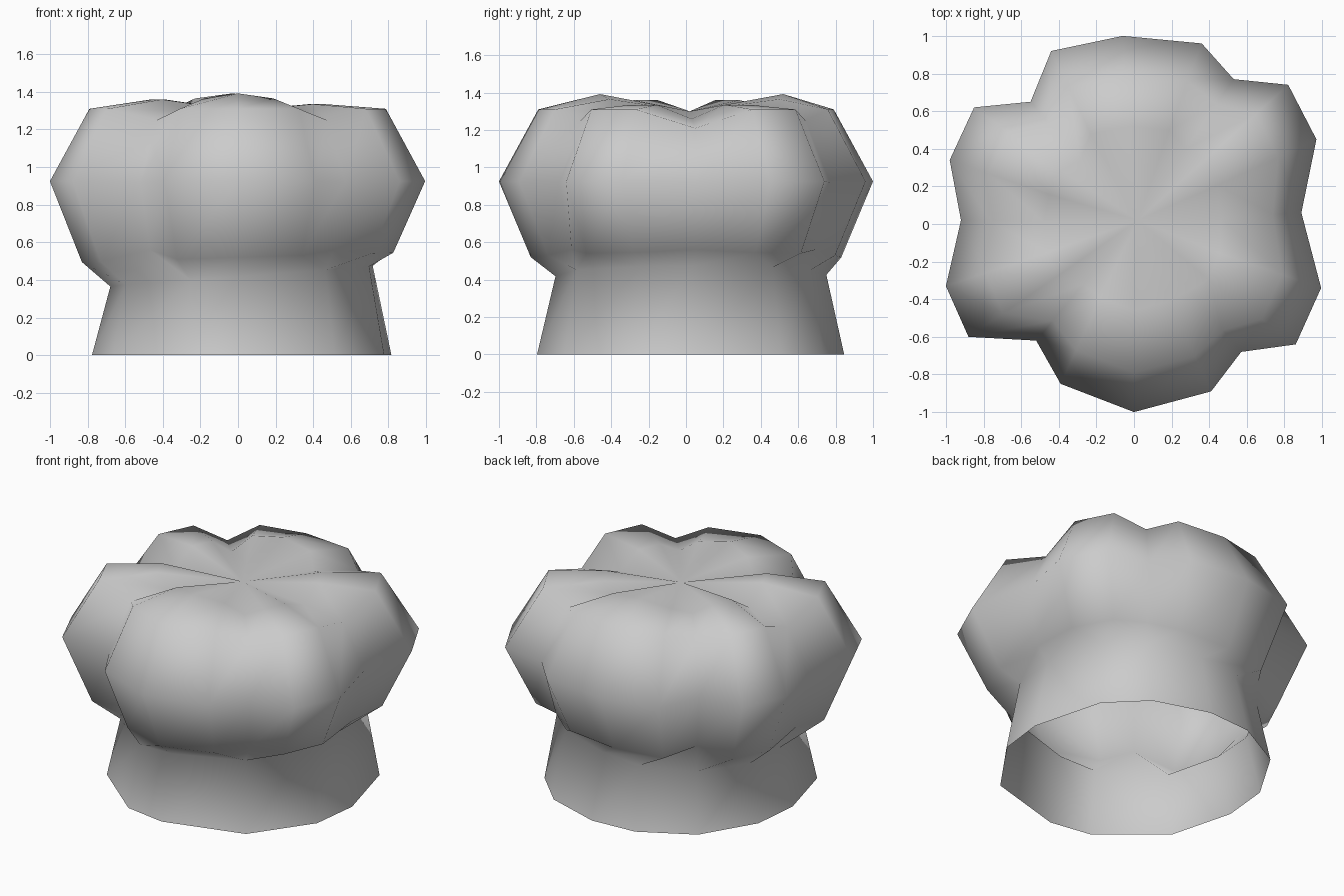
import bpy, bmesh, math

if "Cube" in bpy.data.objects:
    bpy.data.objects.remove(bpy.data.objects["Cube"])

# Widest outline of the puffed crown, seen from above (counterclockwise from front)
outline = [(0, -1.0), (.41, -.89), (.57, -.68), (.86, -.64), (.995, -.34),
           (.89, .06), (.97, .45), (.82, .74), (.53, .77), (.36, .96),
           (-.06, 1.0), (-.44, .92), (-.55, .65), (-.85, .62), (-.98, .34),
           (-.92, .02), (-1.0, -.33), (-.88, -.60), (-.52, -.62), (-.39, -.85)]
valleys = {2, 5, 8, 12, 15, 18}      # creases between the six lobes
# Head band has fewer corners: neighbouring outline points share one
band_angles = [-92, -53, -53, -21, -21, 1, 35, 35, 57, 57,
               84, 106, 133, 161, 161, 183, 213, 213, 248, 248]
N = len(outline)
CX, CY = .02, .025                   # centre of the head band


def band_point(i, radius, z, square):
    # slightly squared circle, with a tilted top edge
    a = math.radians(band_angles[i])
    x, y = math.cos(a), math.sin(a)
    r = radius + square * abs(math.sin(2 * a))
    return (CX + (r - .02) * x, CY + (r + .005) * y, z + (.055 * x if z else 0))


def crown_point(i, lobe, valley):
    """lobe and valley are (scale of outline, height)."""
    s, z = valley if i in valleys else lobe
    x, y = outline[i]
    return (x * s, y * s, z)


def lobe_peak(i):
    # front and back lobes stand highest, right lobes lowest
    x, y = outline[i]
    if i in (0, 10):
        return 1.392
    return 1.365 if abs(x) < .5 else (1.335 if x > 0 else 1.36)


def side(i, at_side, elsewhere):
    # the left and right creases are deeper than the diagonal ones
    return at_side if i in (5, 15) else elsewhere


bm = bmesh.new()
rings = [
    [band_point(i, .815, 0, .025) for i in range(N)],
    [band_point(i, .715, .42, .045) for i in range(N)],
    [crown_point(i, (.83, .52 + .025 * outline[i][0]), (.90, .56)) for i in range(N)],
    [crown_point(i, (1, .925), (1, .92)) for i in range(N)],
    [crown_point(i, (.79, 1.31), (.83, side(i, 1.21, 1.25))) for i in range(N)],
    [crown_point(i, (.52 if 8 < i < 12 else .46, lobe_peak(i)),
                 (.52, side(i, 1.26, 1.295))) for i in range(N)],
]
loops = [[bm.verts.new(p) for p in ring] for ring in rings]

# Band and crown walls, open at the bottom
for lo, hi in zip(loops, loops[1:]):
    for i in range(N):
        j = (i + 1) % N
        bm.faces.new((lo[i], lo[j], hi[j], hi[i]))

# Sunken top, gathered to one point
tip = bm.verts.new((.02, .02, 1.30))
for i in range(N):
    bm.faces.new((loops[-1][i], loops[-1][(i + 1) % N], tip))

# Join the shared band corners
bmesh.ops.remove_doubles(bm, verts=bm.verts, dist=.001)
bm.normal_update()
mesh = bpy.data.meshes.new("puffed_hat")
bm.to_mesh(mesh)
bm.free()
hat = bpy.data.objects.new("puffed_hat", mesh)
bpy.context.collection.objects.link(hat)
bpy.context.view_layer.objects.active = hat
hat.select_set(True)
bpy.ops.object.shade_smooth_by_angle(angle=math.radians(80))
